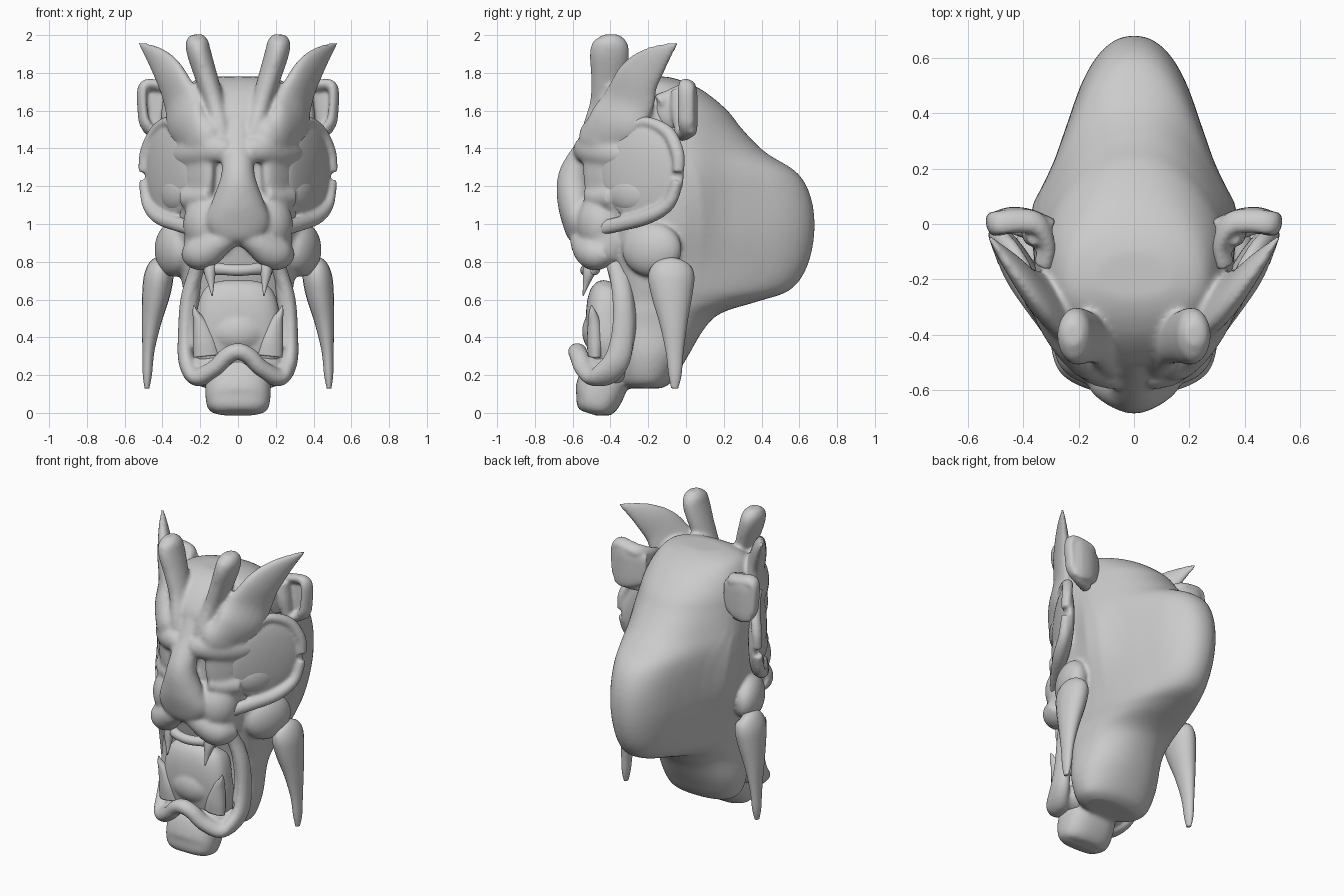
import bpy, bmesh, math
from mathutils import Vector, Matrix

grey = bpy.data.materials.new("clay grey")
grey.diffuse_color = (0.6, 0.6, 0.6, 1)


def spline(pts, n=6):
    """Catmull-Rom through tuples of any length."""
    out = []
    for i in range(len(pts) - 1):
        p = [pts[max(i - 1, 0)], pts[i], pts[i + 1], pts[min(i + 2, len(pts) - 1)]]
        for k in range(n):
            t = k / n
            out.append([0.5 * (2 * b + (c - a) * t + (2 * a - 5 * b + 4 * c - d) * t * t
                        + (3 * b - a - 3 * c + d) * t ** 3) for a, b, c, d in zip(*p)])
    return out + [list(pts[-1])]


def power(v, n):
    return math.copysign(abs(v) ** (2 / n), v)


def loft(bm, rings, side=1):
    """Skin rings of points and close both ends."""
    vs = [[bm.verts.new((p[0] * side, p[1], p[2])) for p in r] for r in rings]
    m = len(vs[0])
    for a, b in zip(vs, vs[1:]):
        for j in range(m):
            bm.faces.new((a[j], a[(j + 1) % m], b[(j + 1) % m], b[j]))
    bm.faces.new(vs[0])
    bm.faces.new(vs[-1])


def tube(bm, pts, ref=(0, 1, 0), sides=(1, -1), m=20, n=2):
    """Sweep an ellipse; points are (x, y, z, radius along ref, other radius)."""
    path = spline(pts)
    rings = []
    for i, p in enumerate(path):
        t = (Vector(path[min(i + 1, len(path) - 1)][:3]) - Vector(path[max(i - 1, 0)][:3])).normalized()
        u = Vector(ref)
        u = (u - t * u.dot(t)).normalized()
        v = t.cross(u)
        a, b = max(p[3], 0.003), max(p[4], 0.003)
        ring = []
        for j in range(m):
            q = 2 * math.pi * j / m
            ring.append(Vector(p[:3]) + u * a * power(math.cos(q), n) + v * b * power(math.sin(q), n))
        rings.append(ring)
    for s in sides:
        loft(bm, rings, s)


def blob(bm, loc, size, turn=0, sides=(1, -1)):
    for s in sides:
        mat = (Matrix.Translation((loc[0] * s, loc[1], loc[2])) @ Matrix.Rotation(turn * s, 4, 'Z')
               @ Matrix.Diagonal((*size, 1)))
        bmesh.ops.create_icosphere(bm, subdivisions=4, radius=1, matrix=mat)


def finish(name, bm, voxel=None, smooth=3):
    bmesh.ops.recalc_face_normals(bm, faces=bm.faces)
    for f in bm.faces:
        f.smooth = True
    me = bpy.data.meshes.new(name)
    bm.to_mesh(me)
    bm.free()
    ob = bpy.data.objects.new(name, me)
    bpy.context.collection.objects.link(ob)
    me.materials.append(grey)
    if voxel:
        r = ob.modifiers.new("blend", 'REMESH')
        r.mode = 'VOXEL'
        r.voxel_size = voxel
        r.use_smooth_shade = True
        s = ob.modifiers.new("soften", 'SMOOTH')
        s.factor = 0.5
        s.iterations = smooth


def taper(y, z):
    """Skull width factor: flared behind the face, narrowing to the back."""
    flare = 0.13 * math.exp(-((y - .04) / .12) ** 2) * math.exp(-((z - 1.15) / .3) ** 2)
    return 1 + flare - 0.15 * min(max((y + .05) / .45, 0), 1)


one = (1,)

# head: skull lofted from rings (z, front y, back y, half width)
bm = bmesh.new()
levels = [(.13, -.32, -.13, .17), (.17, -.36, -.07, .24), (.3, -.38, .01, .28), (.45, -.38, .1, .275),
          (.53, -.38, .19, .28), (.59, -.38, .38, .28), (.65, -.39, .55, .29), (.77, -.42, .64, .31),
          (.95, -.46, .68, .34), (1.13, -.5, .665, .35), (1.27, -.5, .59, .355), (1.38, -.51, .42, .355),
          (1.5, -.52, .3, .345), (1.6, -.5, .22, .33), (1.7, -.42, .1, .29), (1.755, -.34, -.01, .24),
          (1.78, -.27, -.1, .14)]
rings = []
for z, f, b, w in spline(levels, 4):
    ring = []
    for j in range(64):
        q = 2 * math.pi * j / 64
        c, s = power(math.cos(q), 2.2), power(math.sin(q), 2.2)
        y = -.2 + s * ((b + .2) if s > 0 else (-.2 - f))
        ring.append((w * c * taper(y, z), y, z))
    rings.append(ring)
loft(bm, rings)
# nose
tube(bm, [(0, -.44, 1.6, .05, .05), (0, -.52, 1.42, .08, .06), (0, -.59, 1.26, .09, .085),
          (0, -.587, 1.13, .135, .095), (0, -.57, 1.02, .17, .087), (0, -.55, .94, .14, .075),
          (0, -.54, .9, .07, .04)], (1, 0, 0), one)
# muzzle and upper lip
blob(bm, (.14, -.44, 1.0), (.15, .14, .17))
blob(bm, (.21, -.41, .91), (.075, .11, .13))
tube(bm, [(0, -.53, .94, .07, .05), (.08, -.54, .915, .075, .07), (.16, -.51, .86, .085, .088),
          (.205, -.47, .845, .09, .09), (.235, -.41, .87, .06, .08)])
# flat slanted sides of the face, cheeks and eyes
blob(bm, (.245, -.35, 1.3), (.07, .22, .36), -.5)
blob(bm, (.325, -.28, 1.165), (.065, .15, .11), -.5)
tube(bm, [(.14, -.51, 1.16, .05, .05), (.2, -.46, 1.14, .06, .06), (.26, -.38, 1.14, .07, .07)])
blob(bm, (.21, -.44, 1.25), (.07, .05, .025), .6)
# brow mass and ledge
blob(bm, (.2, -.42, 1.46), (.09, .16, .13), -.5)
tube(bm, [(.05, -.55, 1.39, .06, .05), (.13, -.525, 1.395, .075, .06), (.2, -.46, 1.38, .08, .065),
          (.27, -.37, 1.37, .075, .06), (.32, -.28, 1.37, .05, .05)], (0, 0, 1))
# swept brow horns
tube(bm, [(.1, -.53, 1.38, .06, .05), (.18, -.46, 1.43, .12, .075), (.26, -.37, 1.53, .16, .075),
          (.3, -.3, 1.65, .15, .06), (.355, -.25, 1.77, .125, .05), (.43, -.16, 1.87, .08, .035),
          (.525, -.045, 1.96, .008, .008)], (.54, .84, 0))
# forehead ridges rising into blunt horns
tube(bm, [(.07, -.52, 1.4, .04, .03), (.09, -.49, 1.5, .06, .05), (.125, -.43, 1.64, .08, .055),
          (.168, -.41, 1.78, .095, .06), (.205, -.405, 1.9, .105, .064), (.218, -.4, 1.965, .09, .06),
          (.222, -.4, 2.003, .04, .035)])
# jaw-corner lobes
blob(bm, (.34, -.18, .865), (.09, .165, .145), -.35)
# chin
tube(bm, [(0, -.39, .3, .14, .09), (0, -.43, .19, .17, .13), (0, -.47, .08, .172, .125),
          (0, -.5, .025, .155, .09), (0, -.51, -.003, .11, .05)], (1, 0, 0), one, 32, 2.6)
finish("head", bm, .011, 12)

# cheek frill: flat plate with a rolled rim, split by a notch
bm = bmesh.new()
blob(bm, (.365, -.23, 1.27), (.05, .25, .26), -.5)
tube(bm, [(.25, -.45, .98, .03, .04), (.32, -.35, 1.0, .035, .04), (.42, -.2, 1.04, .04, .04),
          (.475, -.09, 1.11, .035, .035), (.495, -.045, 1.23, .03, .03)])
tube(bm, [(.5, -.04, 1.275, .03, .028), (.49, -.045, 1.38, .035, .03), (.44, -.1, 1.49, .035, .03),
          (.37, -.22, 1.54, .03, .03), (.33, -.32, 1.5, .03, .03)])
finish("cheek_frill", bm, .01, 5)

# ears: back panel, rolled rim and root
bm = bmesh.new()
tube(bm, [(.3, -.02, 1.6, .04, .1), (.38, .025, 1.6, .03, .125), (.45, .035, 1.6, .026, .135),
          (.5, .025, 1.6, .02, .12)], (0, 1, 0), n=3.5)
tube(bm, [(.33, -.15, 1.65, .04, .03), (.315, -.07, 1.68, .04, .03), (.35, 0, 1.71, .045, .035),
          (.42, .012, 1.73, .045, .03), (.485, .005, 1.735, .045, .03), (.507, 0, 1.7, .045, .027),
          (.505, 0, 1.6, .045, .025), (.49, .0, 1.53, .045, .028), (.44, .0, 1.485, .04, .028),
          (.35, -.03, 1.47, .04, .03)], (.2, .8, -.3))
tube(bm, [(.36, -.03, 1.71, .05, .03), (.37, -.03, 1.6, .05, .035), (.38, -.02, 1.49, .04, .03)])
blob(bm, (.325, -.07, 1.6), (.035, .09, .1), -.1)
finish("ears", bm, .01, 5)

# cheek tusks
bm = bmesh.new()
tube(bm, [(.39, -.08, .81, .02, .03), (.41, -.08, .78, .06, .1), (.42, -.078, .72, .078, .122),
          (.435, -.074, .62, .073, .108), (.458, -.066, .48, .052, .075), (.474, -.06, .33, .032, .048),
          (.48, -.058, .2, .024, .034), (.482, -.06, .13, .012, .018)], (1, 0, 0))
finish("tusks", bm)

# lower lip rolling round the mouth
bm = bmesh.new()
half = [(.2, -.4, .83, .045, .035), (.225, -.36, .74, .05, .04), (.265, -.335, .6, .055, .04),
        (.28, -.335, .42, .06, .038), (.27, -.37, .27, .07, .045), (.215, -.46, .19, .07, .05),
        (.125, -.535, .235, .055, .045), (.06, -.565, .3, .05, .045), (0, -.575, .325, .05, .045)]
tube(bm, half + [(-p[0], *p[1:]) for p in half[-2::-1]], (0, 1, 0), one)
# flesh joining lip, chin and jaw
blob(bm, (0, -.4, .24), (.25, .13, .11), 0, one)
tube(bm, [(.23, -.34, .72, .05, .04), (.255, -.32, .5, .06, .04), (.25, -.34, .34, .06, .04)])
finish("lower_lip", bm, .01, 4)

# tongue and mouth lining
bm = bmesh.new()
tube(bm, [(0, -.39, .26, .21, .1), (0, -.41, .38, .235, .11), (0, -.42, .5, .225, .11),
          (0, -.41, .6, .205, .11), (0, -.4, .66, .17, .09), (0, -.39, .69, .1, .04)],
     (1, 0, 0), one, 32, 2.8)
blob(bm, (0, -.47, .43), (.15, .08, .11), 0, one)
finish("tongue", bm, .012, 5)

# upper gum strip and fangs
bm = bmesh.new()
tube(bm, [(-.17, -.48, .77, .03, .04), (-.08, -.52, .76, .03, .03), (0, -.53, .755, .03, .03),
          (.08, -.52, .76, .03, .03), (.17, -.48, .77, .03, .04)], (0, 1, 0), one)
tube(bm, [(.145, -.5, .8, .035, .04), (.148, -.515, .74, .03, .032), (.142, -.53, .68, .016, .016),
          (.137, -.545, .62, .003, .003)], (1, 0, 0))
finish("upper_teeth", bm)

# broad lower teeth
bm = bmesh.new()
tube(bm, [(.165, -.48, .3, .07, .04), (.175, -.48, .38, .065, .045), (.2, -.485, .47, .04, .035),
          (.225, -.495, .53, .016, .02), (.235, -.5, .57, .003, .003)], (1, 0, 0))
finish("lower_teeth", bm)
